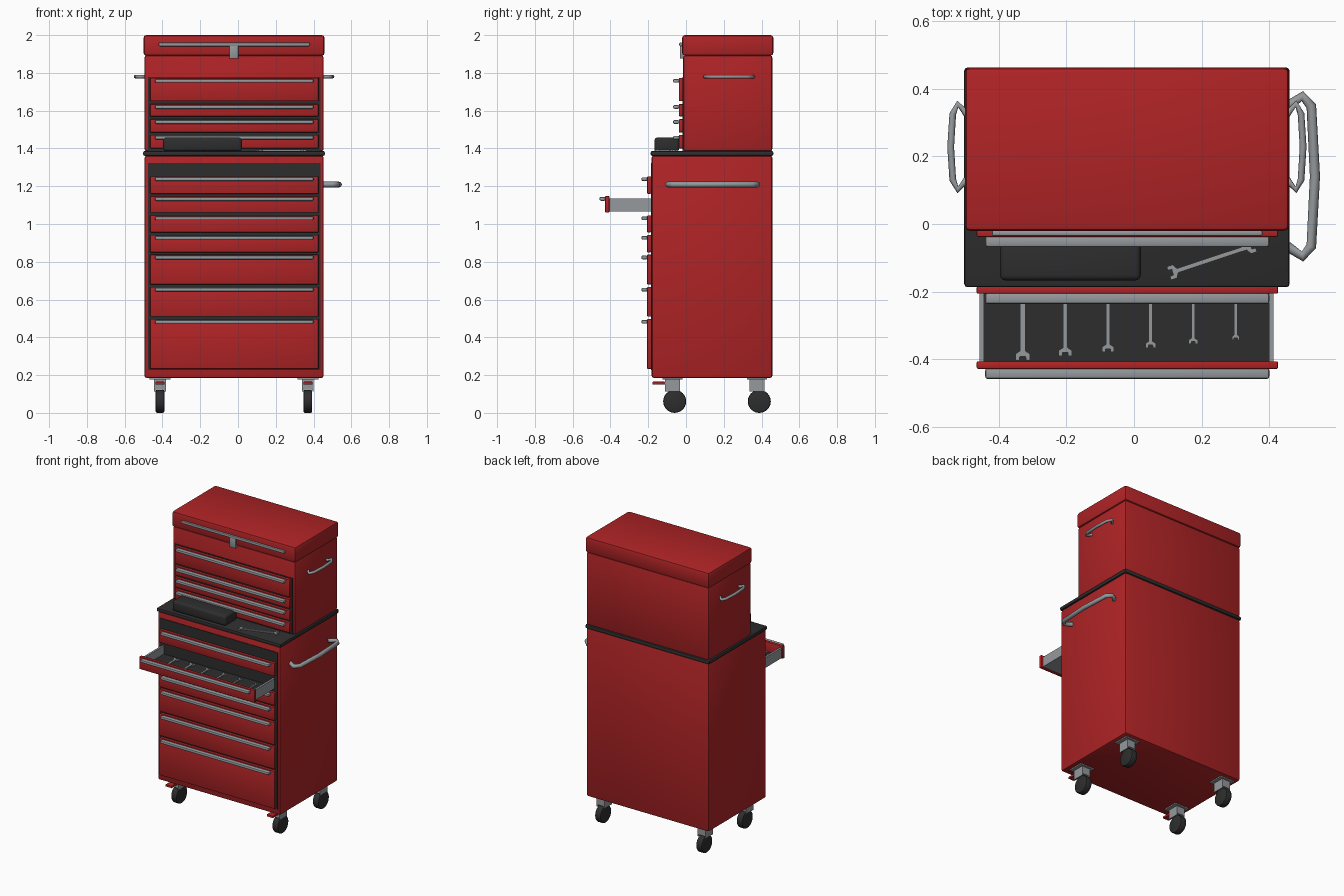
import bpy, bmesh, math
from mathutils import Matrix, Vector

if "Cube" in bpy.data.objects:
    bpy.data.objects.remove(bpy.data.objects["Cube"], do_unlink=True)


def material(name, rgb):
    m = bpy.data.materials.new(name)
    m.use_nodes = True
    m.diffuse_color = (*rgb, 1)
    m.node_tree.nodes["Principled BSDF"].inputs["Base Color"].default_value = (*rgb, 1)
    return m


RED = material("red paint", (0.43, 0.017, 0.019))
STEEL = material("brushed steel", (0.30, 0.32, 0.335))
BLACK = material("black rubber", (0.027, 0.027, 0.027))


def finish(bm, name, mat):
    bmesh.ops.recalc_face_normals(bm, faces=bm.faces)
    me = bpy.data.meshes.new(name)
    bm.to_mesh(me)
    bm.free()
    me.shade_smooth()
    me.set_sharp_from_angle(angle=math.radians(35))
    me.materials.append(mat)
    ob = bpy.data.objects.new(name, me)
    bpy.context.scene.collection.objects.link(ob)
    return ob


def box(name, mat, x, y, z, bevel=0.0, segments=2):
    """Box from (min, max) ranges, with optional rounded edges."""
    bm = bmesh.new()
    size = [r[1] - r[0] for r in (x, y, z)]
    centre = Vector([(r[0] + r[1]) / 2 for r in (x, y, z)])
    bmesh.ops.create_cube(bm, size=1, matrix=Matrix.Translation(centre) @ Matrix.Diagonal((*size, 1)))
    if bevel:
        bmesh.ops.bevel(bm, geom=bm.edges[:], offset=bevel, segments=segments, profile=0.5, affect='EDGES')
    return finish(bm, name, mat)


def cylinder(name, mat, centre, radius, width, bevel=0.0):
    """Cylinder lying along x."""
    bm = bmesh.new()
    bmesh.ops.create_cone(bm, cap_ends=True, segments=24, radius1=radius, radius2=radius, depth=width,
                          matrix=Matrix.Translation(centre) @ Matrix.Rotation(math.pi / 2, 4, 'Y'))
    if bevel:
        rims = [e for e in bm.edges if any(len(f.verts) > 4 for f in e.link_faces)]
        bmesh.ops.bevel(bm, geom=rims, offset=bevel, segments=2, profile=0.5, affect='EDGES')
    return finish(bm, name, mat)


def side_handle(name, side, wall, y, z, half, reach, radius):
    """Bowed tube handle on a side wall."""
    half_path = [(0.0, half - 0.03), (0.55 * reach, half), (0.87 * reach, half - 0.03), (reach, 0)]
    path = half_path + [(d, -s) for d, s in half_path[-2::-1]]
    curve = bpy.data.curves.new(name, 'CURVE')
    curve.dimensions = '3D'
    curve.bevel_depth = radius
    curve.bevel_resolution = 2
    curve.use_fill_caps = True
    spline = curve.splines.new('POLY')
    spline.points.add(len(path) - 1)
    for p, (d, s) in zip(spline.points, path):
        p.co = (wall + side * d, y + s, z, 1)
    spline.use_smooth = True
    curve.materials.append(STEEL)
    bpy.context.scene.collection.objects.link(bpy.data.objects.new(name, curve))


def wrench(name, start, end, z, head, shaft):
    """Double open-ended spanner as an extruded outline."""
    a, b = Vector(start), Vector(end)
    length = (b - a).length
    h, s = head / 2, shaft / 2
    # right half of one jaw, from the shaft to the notch
    jaw = [(s, h * 1.3), (h, h * 0.9), (h, 0), (h * 0.45, 0), (h * 0.4, h * 0.55)]
    top = [(u, length - v) for u, v in jaw]
    top += [(-u, v) for u, v in top[::-1]]
    outline = top + [(u, length - v) for u, v in top[::-1]]
    bm = bmesh.new()
    face = bm.faces.new([bm.verts.new((u, v, 0)) for u, v in outline])
    ext = bmesh.ops.extrude_face_region(bm, geom=[face])
    bmesh.ops.translate(bm, vec=(0, 0, 0.007), verts=[v for v in ext["geom"] if isinstance(v, bmesh.types.BMVert)])
    ob = finish(bm, name, STEEL)
    d = b - a
    ob.location = (a.x, a.y, z)
    ob.rotation_euler.z = math.atan2(-d.x, d.y)


def drawer_front(name, y, z):
    """Red panel with a full-width steel pull near its top; y is the back of the panel."""
    box(name + "_front", RED, (-0.465, 0.426), (y - 0.022, y), z, 0.004)
    pull = z[1] - 0.015
    box(name + "_pull", STEEL, (-0.44, 0.40), (y - 0.052, y - 0.02), (pull - 0.01, pull + 0.01), 0.007)


# Cabinet, worktop, chest and lid
WIDE = (-0.495, 0.453)
box("lower_cabinet", RED, WIDE, (-0.182, 0.457), (0.185, 1.362), 0.012)
box("worktop", BLACK, (-0.502, 0.46), (-0.187, 0.463), (1.36, 1.387), 0.01)
box("upper_chest", RED, WIDE, (-0.015, 0.457), (1.385, 1.893), 0.012)
box("lid", RED, (-0.5, 0.458), (-0.02, 0.462), (1.891, 2.0), 0.014)
box("lid_pull", STEEL, (-0.42, 0.38), (-0.036, -0.018), (1.941, 1.96), 0.006)
box("latch", STEEL, (-0.045, 0.002), (-0.032, -0.012), (1.875, 1.945), 0.004)

# Dark panels behind the drawers
box("lower_drawer_surround", BLACK, (-0.477, 0.437), (-0.186, -0.18), (0.226, 1.322))
box("upper_drawer_surround", BLACK, (-0.477, 0.437), (-0.019, -0.013), (1.387, 1.778))

# Drawers, listed from top to bottom; the second lower one is pulled out
LOWER = [(1.16, 1.252), (1.06, 1.148), (0.956, 1.045), (0.85, 0.942), (0.68, 0.838), (0.51, 0.667), (0.233, 0.497)]
UPPER = [(1.65, 1.773), (1.57, 1.635), (1.485, 1.555), (1.4, 1.472)]
for i, z in enumerate(LOWER):
    drawer_front(f"lower_drawer_{i + 1}", -0.406 if i == 1 else -0.184, z)
for i, z in enumerate(UPPER):
    drawer_front(f"upper_drawer_{i + 1}", -0.016, z)

# Open drawer tray with its spanners
for name, x in (("right", (-0.457, -0.443)), ("left", (0.399, 0.413))):
    box(f"tray_{name}_wall", STEEL, x, (-0.408, -0.18), (1.065, 1.136))
box("tray_floor", STEEL, (-0.45, 0.406), (-0.408, -0.18), (1.065, 1.072))
box("tray_liner", BLACK, (-0.443, 0.399), (-0.407, -0.18), (1.072, 1.079))
for i in range(6):
    x = -0.329 + 0.126 * i
    wrench(f"tray_spanner_{i + 1}", (x, -0.403 + 0.012 * i), (x, -0.2 - 0.004 * i), 1.079,
           0.043 - 0.004 * i, 0.015 - 0.001 * i)

# Things lying on the worktop
box("tool_case", BLACK, (-0.396, 0.02), (-0.167, -0.036), (1.385, 1.458), 0.016, 3)
wrench("worktop_spanner", (0.103, -0.146), (0.357, -0.062), 1.387, 0.042, 0.013)

# Side handles
for name, side, wall in (("right", -1, WIDE[0]), ("left", 1, WIDE[1])):
    side_handle(f"chest_{name}_handle", side, wall, 0.228, 1.78, 0.127, 0.047, 0.01)
side_handle("push_handle", 1, WIDE[1], 0.141, 1.209, 0.237, 0.082, 0.015)

# Casters
for side, cx in (("right", -0.413), ("left", 0.37)):
    for end, cy in (("front", -0.06), ("back", 0.388)):
        tag = f"{end}_{side}"
        fy = (cy - 0.052, cy + 0.028)
        box(f"{tag}_caster_plate", STEEL, (cx - 0.055, cx + 0.055), (cy - 0.065, cy + 0.041), (0.177, 0.187))
        box(f"{tag}_fork_crown", STEEL, (cx - 0.031, cx + 0.031), fy, (0.125, 0.18))
        for k in (-1, 1):
            xs = sorted((cx + k * 0.024, cx + k * 0.031))
            box(f"{tag}_fork_leg", STEEL, xs, fy, (0.112, 0.18))
        cylinder(f"{tag}_wheel", BLACK, (cx, cy, 0.061), 0.061, 0.046, 0.008)
        if end == "front":
            box(f"{tag}_brake_pedal", RED, (cx - 0.024, cx + 0.024), (-0.178, -0.11), (0.15, 0.165), 0.003)
